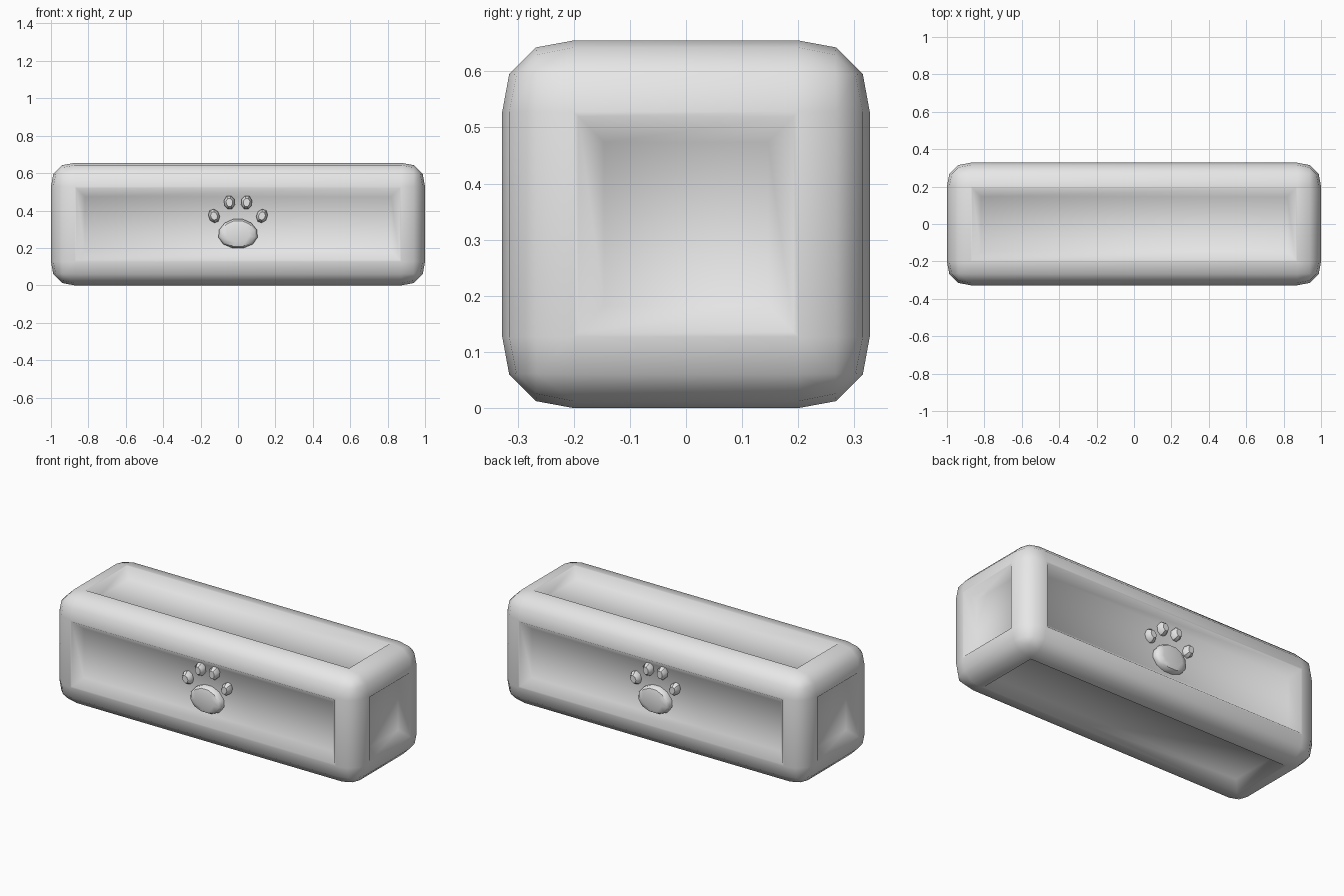
import bpy, bmesh, math
from mathutils import Matrix, Vector

old = bpy.data.objects.get("Cube")
if old:
    bpy.data.objects.remove(old, do_unlink=True)

grey = bpy.data.materials.new("light_grey")
grey.use_nodes = True
color = (0.8, 0.8, 0.8, 1)
grey.diffuse_color = color
grey.node_tree.nodes["Principled BSDF"].inputs["Base Color"].default_value = color

WIDTH, DEPTH, HEIGHT = 2.0, 0.655, 0.655
RECESS = 0.05


def finish(bm, name, angle):
    bmesh.ops.recalc_face_normals(bm, faces=bm.faces)
    mesh = bpy.data.meshes.new(name)
    bm.to_mesh(mesh)
    bm.free()
    mesh.materials.append(grey)
    obj = bpy.data.objects.new(name, mesh)
    bpy.context.collection.objects.link(obj)
    bpy.ops.object.select_all(action='DESELECT')
    obj.select_set(True)
    bpy.context.view_layer.objects.active = obj
    bpy.ops.object.shade_smooth_by_angle(angle=math.radians(angle))
    return obj


# Rounded block with a sunken panel on each of its six sides
bm = bmesh.new()
bmesh.ops.create_cube(bm, size=1)
bmesh.ops.scale(bm, vec=(WIDTH, DEPTH, HEIGHT), verts=bm.verts)
bmesh.ops.translate(bm, vec=(0, 0, HEIGHT / 2), verts=bm.verts)
bmesh.ops.bevel(bm, geom=bm.edges[:], offset=0.127, offset_type='OFFSET',
                segments=3, profile=0.56, affect='EDGES')
bm.normal_update()
panels = sorted(bm.faces, key=lambda f: f.calc_area())[-18:]
panels = [f for f in panels if max(abs(c) for c in f.normal) > 0.999]
bmesh.ops.inset_individual(bm, faces=panels, thickness=0.012)
bmesh.ops.inset_individual(bm, faces=panels, thickness=0.065, depth=-RECESS)
finish(bm, "block_body", 60)


def add_pad(bm, center, radii, tilt, sides, levels, flatten=0.0):
    """Add a domed oval, built from rings, facing -y on the front panel."""
    base_y = -DEPTH / 2 + RECESS + 0.005
    rings = []
    for scale, rise in levels:
        ring = []
        for i in range(sides):
            a = math.tau * (i + 0.5) / sides
            wide = 1 - flatten * math.sin(a)
            p = Vector((radii[0] * scale * math.cos(a) * wide, 0,
                        radii[1] * scale * math.sin(a)))
            p = Matrix.Rotation(tilt, 3, 'Y') @ p
            ring.append(bm.verts.new((center[0] + p.x, base_y - rise, center[1] + p.z)))
        rings.append(ring)
    for low, high in zip(rings, rings[1:]):
        for i in range(sides):
            j = (i + 1) % sides
            bm.faces.new((low[i], low[j], high[j], high[i]))
    bm.faces.new(rings[0])
    bm.faces.new(rings[-1])


# Paw emblem on the front and back panels
for side, turn in (("front", 0), ("back", math.pi)):
    bm = bmesh.new()
    add_pad(bm, (0, 0.277), (0.106, 0.08), 0, 12,
            ((1, 0), (1, 0.025), (0.88, 0.04), (0.6, 0.046)), 0.08)
    for sx in (-1, 1):
        for x, z, tilt in ((0.128, 0.371, 0.35), (0.046, 0.443, 0.1)):
            add_pad(bm, (sx * x, z), (0.03, 0.038), sx * tilt, 8,
                    ((1, 0), (1, 0.022), (0.6, 0.042)))
    bmesh.ops.rotate(bm, verts=bm.verts, cent=(0, 0, 0),
                     matrix=Matrix.Rotation(turn, 3, 'Z'))
    finish(bm, side + "_paw_emblem", 40)
